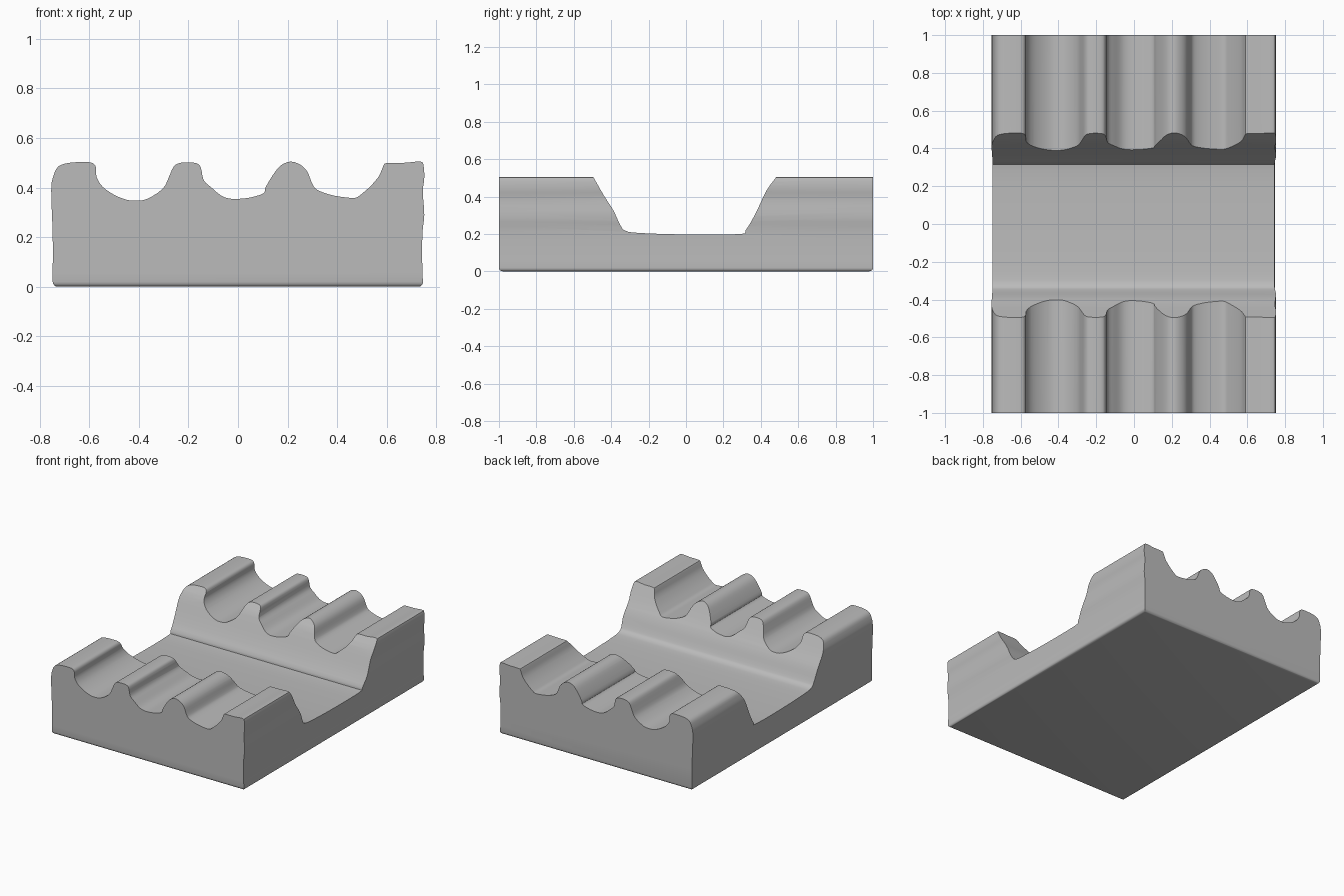
import bpy
import bmesh
import math
from mathutils import Vector

default_cube = bpy.data.objects.get("Cube")
if default_cube:
    bpy.data.objects.remove(default_cube, do_unlink=True)

# Ridged top, from the lower left wall over the grooves to the lower right wall
RIDGES = [
    (-.748, .06), (-.748, .21), (-.754, .39), (-.744, .45), (-.724, .486), (-.68, .5),
    (-.62, .503), (-.587, .499), (-.573, .48), (-.571, .443), (-.546, .403), (-.5, .371),
    (-.45, .351), (-.41, .347), (-.365, .355), (-.304, .395), (-.28, .44), (-.26, .484),
    (-.232, .5), (-.175, .5), (-.151, .484), (-.139, .431), (-.107, .4), (-.067, .367),
    (-.03, .355), (.01, .355), (.054, .361), (.103, .377), (.111, .4), (.139, .448),
    (.171, .488), (.212, .505), (.252, .492), (.28, .464), (.3, .415), (.32, .391),
    (.373, .371), (.43, .361), (.474, .359), (.5, .375), (.538, .409), (.57, .448),
    (.587, .488), (.6, .499), (.67, .5), (.732, .505), (.748, .494), (.752, .44),
    (.746, .383), (.752, .29), (.744, .21), (.744, .06),
]

# Cross channel, from the front slope to the back slope
CHANNEL = [
    (-.56, .62), (-.496, .505), (-.437, .402), (-.389, .327), (-.351, .247),
    (-.324, .217), (-.25, .205), (0, .197), (.287, .199), (.319, .22),
    (.367, .3), (.432, .434), (.483, .505), (.56, .62),
]


def smooth_path(points, steps):
    """Pass a Catmull-Rom curve through the points."""
    pts = [Vector(p) for p in points]
    pts = [pts[0]] + pts + [pts[-1]]
    path = []
    for a, b, c, d in zip(pts, pts[1:], pts[2:], pts[3:]):
        for i in range(steps):
            t = i / steps
            path.append(b + (c - a) * t / 2
                        + (a - b * 2.5 + c * 2 - d / 2) * t ** 2
                        + (b * 3 - a - c * 3 + d) * t ** 3 / 2)
    return path + [pts[-1]]


def extrude_profile(name, profile, place, direction, edge_radius=0):
    """Extrude a closed profile and optionally round the edges of its base."""
    bm = bmesh.new()
    face = bm.faces.new([bm.verts.new(place(p)) for p in profile])
    result = bmesh.ops.extrude_face_region(bm, geom=[face])
    moved = [g for g in result["geom"] if isinstance(g, bmesh.types.BMVert)]
    bmesh.ops.translate(bm, verts=moved, vec=direction)
    bmesh.ops.recalc_face_normals(bm, faces=bm.faces[:])
    if edge_radius:
        base = [e for e in bm.edges if all(abs(v.co.z) < 1e-5 for v in e.verts)]
        bmesh.ops.bevel(bm, geom=base, offset=edge_radius, offset_type="OFFSET",
                        segments=4, profile=0.5, affect="EDGES")
    mesh = bpy.data.meshes.new(name)
    bm.to_mesh(mesh)
    bm.free()
    obj = bpy.data.objects.new(name, mesh)
    bpy.context.collection.objects.link(obj)
    return obj


# Grooved block with rounded base edges
outline = [Vector((-.748, 0))] + smooth_path(RIDGES, 3) + [Vector((.748, 0))]
block = extrude_profile("grooved_block", outline,
                        lambda p: (p.x, -1, p.y), (0, 2, 0), edge_radius=0.02)

# Channel cut across the middle
cutter = extrude_profile("channel_cutter", smooth_path(CHANNEL, 3),
                         lambda p: (-1, p.x, p.y), (2, 0, 0))
cutter.hide_render = True

cut = block.modifiers.new("Channel", "BOOLEAN")
cut.operation = "DIFFERENCE"
cut.solver = "EXACT"
cut.object = cutter
bpy.ops.object.select_all(action="DESELECT")
block.select_set(True)
bpy.context.view_layer.objects.active = block
bpy.ops.object.modifier_apply(modifier=cut.name)
bpy.data.objects.remove(cutter, do_unlink=True)

# Plain grey finish
grey = bpy.data.materials.new("plain_grey")
grey.use_nodes = True
colour = (0.5, 0.5, 0.5, 1)
grey.diffuse_color = colour
grey.node_tree.nodes["Principled BSDF"].inputs["Base Color"].default_value = colour
block.data.materials.clear()
block.data.materials.append(grey)

bpy.ops.object.shade_smooth_by_angle(angle=math.radians(35))
